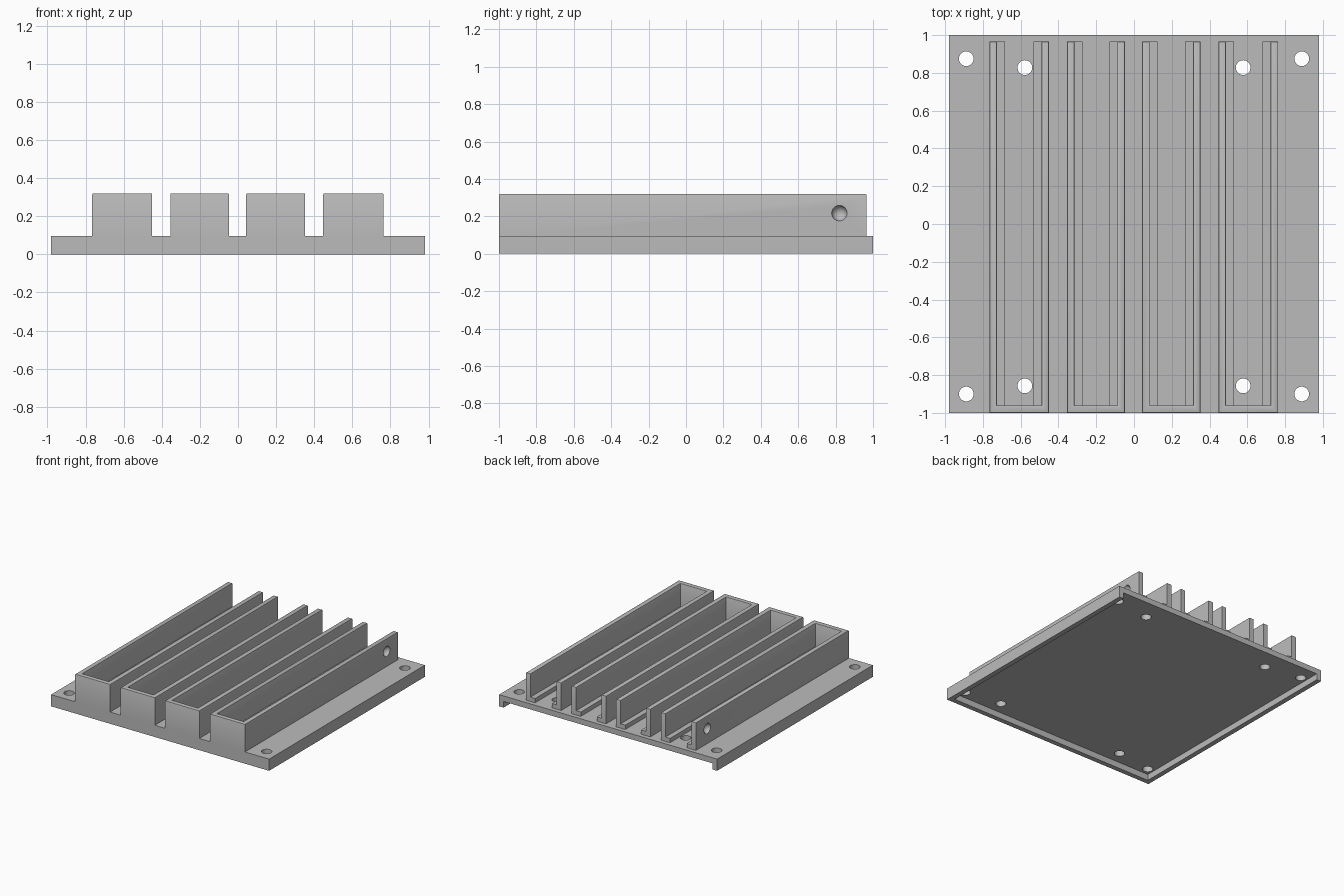
import bpy
import bmesh
from mathutils import Matrix

cube = bpy.data.objects.get("Cube")
if cube:
    bpy.data.objects.remove(cube, do_unlink=True)

grey = bpy.data.materials.new("plain_grey")
grey.use_nodes = True
grey.diffuse_color = (0.5, 0.5, 0.5, 1)
grey.node_tree.nodes["Principled BSDF"].inputs["Base Color"].default_value = (0.5, 0.5, 0.5, 1)

HALF_W, DECK_Z, TOP_Z = 0.98, 0.095, 0.32
WALL, LEDGE, BACK = 0.04, 0.042, 0.965


def finish(name, bm):
    bmesh.ops.recalc_face_normals(bm, faces=bm.faces)
    mesh = bpy.data.meshes.new(name)
    bm.to_mesh(mesh)
    bm.free()
    obj = bpy.data.objects.new(name, mesh)
    mesh.materials.append(grey)
    bpy.context.collection.objects.link(obj)
    return obj


def prism(name, outline, z0, z1, bevel=0):
    """Extrude a plan outline upward, softening its top edges."""
    bm = bmesh.new()
    face = bm.faces.new([bm.verts.new((x, y, z0)) for x, y in outline])
    ext = bmesh.ops.extrude_face_region(bm, geom=[face], use_keep_orig=True)
    top = [v for v in ext["geom"] if isinstance(v, bmesh.types.BMVert)]
    bmesh.ops.translate(bm, verts=top, vec=(0, 0, z1 - z0))
    if bevel:
        bmesh.ops.recalc_face_normals(bm, faces=bm.faces)
        rim = [e for e in bm.edges if all(v in top for v in e.verts)]
        bmesh.ops.bevel(bm, geom=rim, offset=bevel, segments=2, profile=0.5, affect='EDGES')
    return finish(name, bm)


def box(name, x0, x1, y0, y1, z0, z1):
    return prism(name, [(x0, y0), (x1, y0), (x1, y1), (x0, y1)], z0, z1)


def cut(target, cutter):
    """Subtract the cutter, then remove it."""
    cutter.hide_render = True
    mod = target.modifiers.new("cut", 'BOOLEAN')
    mod.operation = 'DIFFERENCE'
    mod.solver = 'EXACT'
    mod.object = cutter
    bpy.context.view_layer.objects.active = target
    bpy.ops.object.modifier_apply(modifier=mod.name)
    bpy.data.objects.remove(cutter, do_unlink=True)


# Base plate: hollow underneath, with the recess open at the back
base = box("base_plate", -HALF_W, HALF_W, -1, 1, 0, DECK_Z)
cut(base, box("recess_cutter", -HALF_W + WALL, HALF_W - WALL, -1 + WALL, 1.1, -0.1, 0.05))

# Screw holes at the corners and inside the outer channels
bm = bmesh.new()
for side in (-1, 1):
    for x, y in ((0.888, 0.875), (0.888, -0.9), (0.578, 0.828), (0.578, -0.857)):
        bmesh.ops.create_cone(bm, cap_ends=True, segments=32, radius1=0.039, radius2=0.039,
                              depth=0.6, matrix=Matrix.Translation((side * x, y, 0)))
cut(base, finish("screw_hole_cutter", bm))

# Four channels: walls closed at the front, open at the back, with inner ledges
spans = ((-0.765, -0.45), (-0.355, -0.048), (0.043, 0.352), (0.447, 0.763))
channels = []
for i, (x0, x1) in enumerate(spans, 1):
    a, b, front = x0 + WALL, x1 - WALL, -1 + WALL
    outline = [(x0, -1), (x1, -1), (x1, BACK), (b, BACK), (b, front),
               (a, front), (a, BACK), (x0, BACK)]
    channels.append(prism(f"channel_wall_{i}", outline, DECK_Z, TOP_Z, 0.006))
    box(f"channel_ledge_{i}_a", a, a + LEDGE, front, BACK, DECK_Z, 0.13)
    box(f"channel_ledge_{i}_b", b - LEDGE, b, front, BACK, DECK_Z, 0.13)

# Round dimples on the outer faces of the outermost walls
for channel, x in ((channels[0], spans[0][0]), (channels[-1], spans[-1][1])):
    bm = bmesh.new()
    bmesh.ops.create_uvsphere(bm, u_segments=24, v_segments=12, radius=0.042,
                              matrix=Matrix.Translation((x * 1.008, 0.82, 0.217)))
    cut(channel, finish("dimple_cutter", bm))

# Smooth the curved faces while keeping sharp edges
for obj in [base] + channels:
    bpy.ops.object.select_all(action='DESELECT')
    obj.select_set(True)
    bpy.context.view_layer.objects.active = obj
    bpy.ops.object.shade_smooth_by_angle(angle=0.6)
